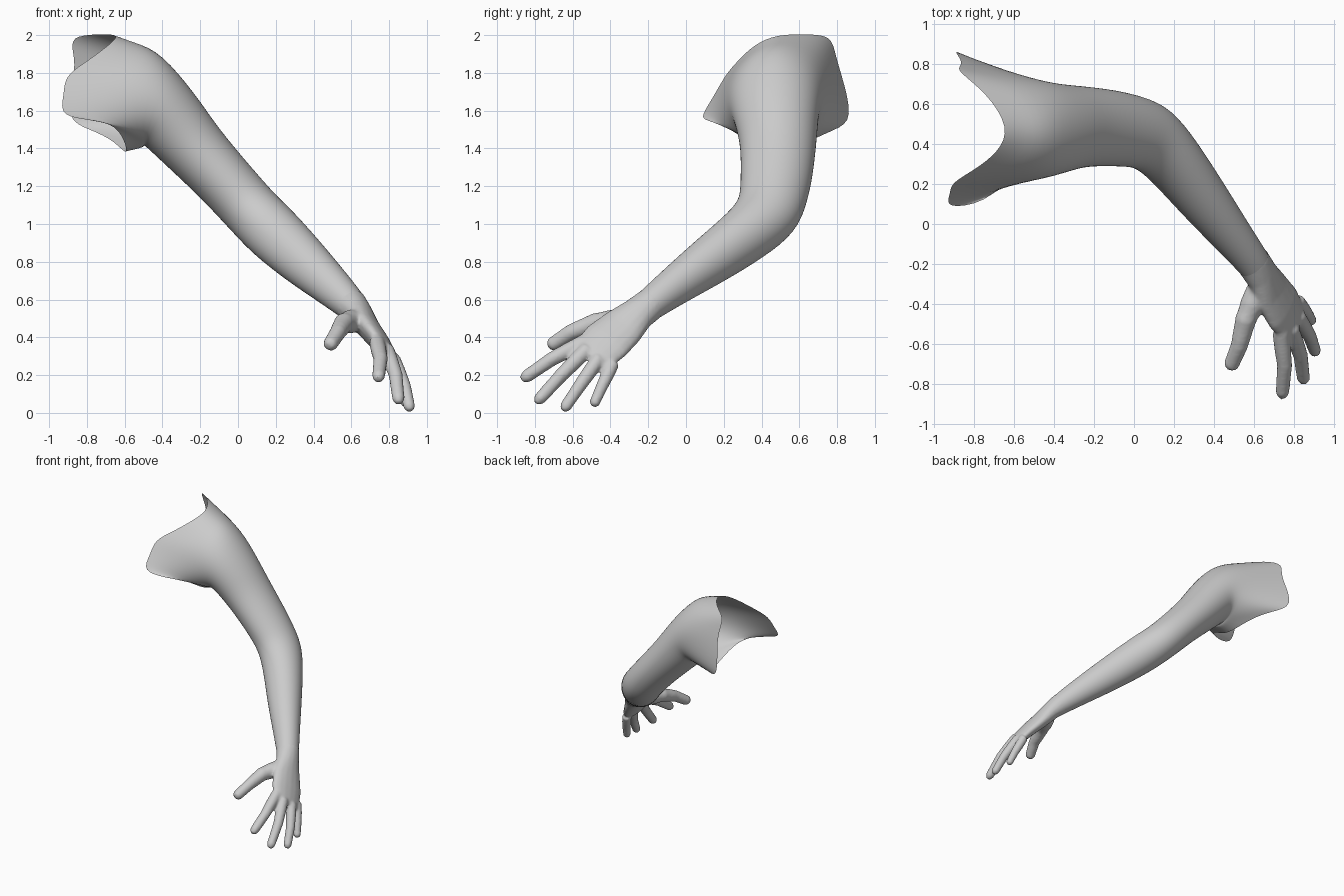
import bpy, bmesh, math
from mathutils import Vector

if "Cube" in bpy.data.objects:
    bpy.data.objects.remove(bpy.data.objects["Cube"])

N = 16  # sides of every cross-section

grey = bpy.data.materials.new("plain grey")
grey.diffuse_color = (0.6, 0.6, 0.6, 1)
grey.use_nodes = True
grey.node_tree.nodes["Principled BSDF"].inputs["Base Color"].default_value = grey.diffuse_color


def section(c, t, ra, rb):
    """Ellipse around c, square to t: ra runs front-back, rb runs up-out."""
    t = t.normalized()
    y = Vector((0, 1, 0))
    u = (y - t * y.dot(t)).normalized()
    v = t.cross(u)
    return [c + u * ra * math.cos(a) + v * rb * math.sin(a)
            for a in (2 * math.pi * k / N for k in range(N))]


def sections(rows, grow=1.0, first_dir=None):
    """Rows of (x, y, z, ra, rb) become rings that follow the path."""
    pts = [Vector(r[:3]) for r in rows]
    out = []
    for i, r in enumerate(rows):
        t = pts[min(i + 1, len(pts) - 1)] - pts[max(i - 1, 0)]
        if i == 0 and first_dir:
            t = Vector(first_dir)
        out.append(section(pts[i], t, r[3] * grow, r[4] * grow))
    return out


def loft(bm, rings, capped):
    vs = [[bm.verts.new(p) for p in ring] for ring in rings]
    for a, b in zip(vs, vs[1:]):
        for j in range(N):
            k = (j + 1) % N
            bm.faces.new((a[j], a[k], b[k], b[j]))
    if capped:
        bm.faces.new(vs[0][::-1])
        bm.faces.new(vs[-1])


def make_object(name, bm):
    me = bpy.data.meshes.new(name)
    bm.to_mesh(me)
    bm.free()
    me.materials.append(grey)
    ob = bpy.data.objects.new(name, me)
    bpy.context.collection.objects.link(ob)
    for p in me.polygons:
        p.use_smooth = True
    return ob


# Open edge at the torso: back, over the shoulder, down the chest, armpit
torso_edge = [Vector(p) for p in (
    (-.86, .82, 1.80), (-.87, .79, 1.90), (-.89, .77, 1.995), (-.74, .66, 2.005),
    (-.62, .48, 2.005), (-.68, .36, 1.95), (-.80, .27, 1.86), (-.92, .205, 1.785),
    (-.92, .15, 1.68), (-.95, .075, 1.565), (-.74, .105, 1.55), (-.62, .24, 1.51),
    (-.57, .45, 1.34), (-.65, .65, 1.44), (-.78, .79, 1.50), (-.92, .89, 1.55))]

# Arm from shoulder to wrist
arm_rows = [
    (-.45, .47, 1.66, .245, .255),
    (-.36, .48, 1.55, .22, .19),
    (-.25, .49, 1.42, .20, .17),
    (-.10, .48, 1.26, .19, .155),
    (.00, .465, 1.15, .18, .152),
    (.09, .435, 1.05, .178, .15),
    (.19, .33, .95, .15, .155),
    (.35, .12, .80, .128, .135),
    (.50, -.07, .665, .10, .105),
    (.60, -.195, .57, .085, .085),
    (.64, -.255, .525, .082, .068)]
rings = sections(arm_rows, 1.025, first_dir=(.98, 0, -.16))
shoulder = [a.lerp(b, .45) for a, b in zip(torso_edge, rings[0])]
bm = bmesh.new()
loft(bm, [torso_edge, shoulder] + rings, False)
arm = make_object("arm", bm)
sub = arm.modifiers.new("smooth", 'SUBSURF')
sub.levels = sub.render_levels = 2

# Hand: palm, fingers and thumb, fused by a remesh
bm = bmesh.new()
palm_rows = [
    (.55, -.132, .615, .092, .092),
    (.60, -.195, .57, .087, .085),
    (.64, -.255, .525, .093, .072),
    (.69, -.34, .45, .122, .060),
    (.745, -.42, .38, .135, .052),
    (.785, -.48, .32, .125, .044),
    (.808, -.512, .292, .10, .03)]
loft(bm, sections(palm_rows, 1.02), True)


def finger(base, mid, tip, r0, r1):
    b, m, e = Vector(base), Vector(mid), Vector(tip)
    near = m.lerp(e, .85)
    rows = [(*b, r0, r0), (*b.lerp(m, .5), r0, r0),
            (*m, (r0 + r1) / 2, (r0 + r1) / 2),
            (*near, r1, r1), (*e, r1 * .55, r1 * .55)]
    loft(bm, sections(rows, 1.07), True)


finger((.735, -.54, .375), (.755, -.71, .285), (.742, -.87, .175), .039, .032)  # index
finger((.785, -.52, .34), (.835, -.66, .20), (.852, -.795, .052), .038, .031)   # middle
finger((.82, -.46, .29), (.882, -.565, .14), (.912, -.652, .012), .036, .029)   # ring
finger((.82, -.385, .265), (.868, -.45, .13), (.893, -.492, .035), .033, .026)  # little
finger((.625, -.33, .49), (.56, -.48, .475), (.53, -.60, .43), .058, .043)      # thumb root
finger((.56, -.48, .475), (.528, -.61, .425), (.48, -.725, .35), .045, .036)    # thumb tip

hand = make_object("hand", bm)
rem = hand.modifiers.new("fuse", 'REMESH')
rem.mode = 'VOXEL'
rem.voxel_size = 0.01
rem.use_smooth_shade = True
smo = hand.modifiers.new("soften", 'SMOOTH')
smo.factor = 0.5
smo.iterations = 5

# Bake the hand and trim it open at the wrist
dg = bpy.context.evaluated_depsgraph_get()
baked = bpy.data.meshes.new_from_object(hand.evaluated_get(dg))
hand.modifiers.clear()
bm = bmesh.new()
bm.from_mesh(baked)
bmesh.ops.bisect_plane(bm, geom=bm.verts[:] + bm.edges[:] + bm.faces[:],
                       plane_co=(.60, -.195, .57), plane_no=(.55, -.66, -.5),
                       clear_inner=True)
bm.to_mesh(baked)
bm.free()
baked.materials.clear()
baked.materials.append(grey)
for p in baked.polygons:
    p.use_smooth = True
    p.material_index = 0
hand.data = baked
